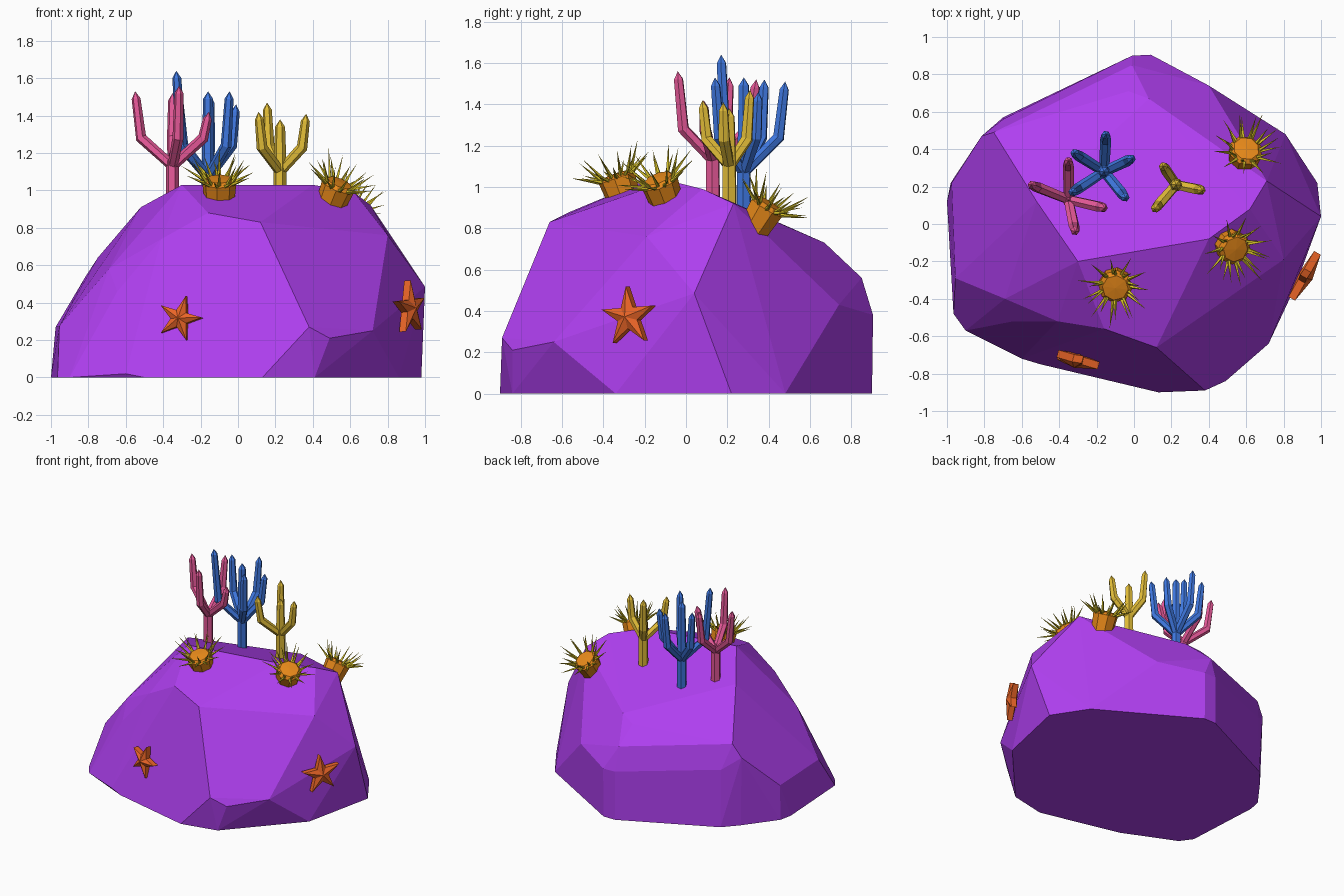
import bpy, bmesh, math
from mathutils import Vector

if "Cube" in bpy.data.objects:
    bpy.data.objects.remove(bpy.data.objects["Cube"])


def material(name, rgb):
    m = bpy.data.materials.new(name)
    m.diffuse_color = (*rgb, 1)
    m.use_nodes = True
    m.node_tree.nodes["Principled BSDF"].inputs["Base Color"].default_value = m.diffuse_color
    return m


PURPLE = material("rock_purple", (0.43, 0.05, 0.87))
PINK = material("coral_pink", (0.80, 0.10, 0.32))
BLUE = material("coral_blue", (0.05, 0.19, 0.76))
YELLOW = material("coral_yellow", (0.78, 0.52, 0.04))
ORANGE = material("urchin_orange", (0.80, 0.25, 0.01))
SPINE = material("spine_yellow", (0.66, 0.52, 0.02))
STAR = material("star_orange", (0.83, 0.13, 0.02))


def finish(bm, name, *mats):
    bmesh.ops.recalc_face_normals(bm, faces=bm.faces)
    me = bpy.data.meshes.new(name)
    bm.to_mesh(me)
    bm.free()
    for m in mats:
        me.materials.append(m)
    ob = bpy.data.objects.new(name, me)
    bpy.context.collection.objects.link(ob)
    return ob


def tube(bm, path, radii, sides=6, mat=0):
    """Closed tube through the points; a zero radius at the end makes a point."""
    pts = [Vector(p) for p in path]
    rings = []
    for i, p in enumerate(pts):
        t = (pts[min(i + 1, len(pts) - 1)] - pts[max(i - 1, 0)]).normalized()
        u = t.cross(Vector((0.13, 1, 0.07))).normalized()
        v = t.cross(u)
        if radii[i] == 0:
            rings.append([bm.verts.new(p)])
        else:
            rings.append([bm.verts.new(p + radii[i] * (u * math.cos(a) + v * math.sin(a)))
                          for a in (k * math.tau / sides for k in range(sides))])
    faces = [bm.faces.new(rings[0])]
    for a, b in zip(rings, rings[1:]):
        for k in range(sides):
            n = (k + 1) % sides
            loop = (a[k], a[n], b[0]) if len(b) == 1 else (a[k], a[n], b[n], b[k])
            faces.append(bm.faces.new(loop))
    for f in faces:
        f.material_index = mat


# Faceted boulder: hull of its corner points
corners = [
    # top facets
    (-.30, -.20, 1.03), (.40, -.08, 1.03), (.62, .08, .99), (.71, .23, .92),
    (-.52, .12, .91), (.08, .67, .73), (-.03, .71, .69), (-.75, .49, .64),
    # front
    (-.16, -.56, .88), (.12, -.66, .83), (.38, -.89, .27), (.49, -.84, .21),
    (.13, -.90, 0), (.41, -.84, 0), (-.50, -.75, .0), (-.60, -.72, .02), (-.90, -.57, 0),
    (-.645, -.52, .46), (-.41, -.52, .74),
    # right
    (.72, -.64, .25), (.80, -.19, .76), (1.0, .04, .485), (.86, -.34, 0),
    (.98, .22, 0), (.81, .48, 0),
    # back
    (.40, .74, .43), (.09, .905, .38), (.09, .90, 0), (-.01, .85, .56),
    (-.01, .90, .38), (-.01, .90, 0), (-.70, .57, 0), (-.70, .56, .45),
    # left
    (-.815, .47, .54), (-.80, .46, 0), (-.975, .22, .27), (-.98, .22, 0), (-1, .12, 0),
    (-.965, -.48, 0), (-.955, -.29, .275), (-.69, -.40, .58),
]
bm = bmesh.new()
for c in corners:
    bm.verts.new(c)
res = bmesh.ops.convex_hull(bm, input=bm.verts)
loose = [v for v in bm.verts if not v.link_faces]
bmesh.ops.delete(bm, geom=loose, context='VERTS')
bmesh.ops.dissolve_limit(bm, angle_limit=math.radians(5), verts=bm.verts, edges=bm.edges)
finish(bm, "rock", PURPLE)


# Branching corals: trunk with bent, pointed arms
def coral(name, mat, base, joint, elbow, tips, crown=None):
    bm = bmesh.new()
    x, y, z = base
    top = crown or joint + .03
    tube(bm, [(x, y, z), (x, y, joint), (x, y, top - .04), (x, y, top)],
         [.037, .035, .027, 0])
    for tx, ty, tz in tips:
        start = Vector((x, y, joint - .03))
        tip = Vector((tx, ty, tz))
        bend = Vector((x + (tx - x) * .84, y + (ty - y) * .84, elbow))
        neck = tip + (bend - tip).normalized() * .04
        tube(bm, [start, bend, neck, tip], [.027, .030, .024, 0])
    finish(bm, name, mat)


coral("pink_coral", PINK, (-.35, .13, .88), 1.16, 1.28,
      [(-.55, .21, 1.53), (-.35, .34, 1.52), (-.155, .085, 1.42), (-.315, -.04, 1.56)])
coral("blue_coral", BLUE, (-.16, .28, .82), 1.10, 1.24,
      [(-.33, .17, 1.64), (-.045, .14, 1.53), (-.15, .48, 1.51),
       (-.01, .35, 1.46), (-.32, .38, 1.52)], 1.53)
coral("yellow_coral", YELLOW, (.225, .21, .86), 1.13, 1.23,
      [(.11, .08, 1.42), (.155, .31, 1.47), (.365, .18, 1.41)], 1.38)


# Sea urchins: eight-sided drum with two fans of spines on the rim
def urchin(name, center, axis):
    bm = bmesh.new()
    tube(bm, [(0, 0, -.08), (0, 0, .045), (0, 0, .065), (0, 0, .07)],
         [.08, .092, .07, 0], 8)
    for tilt, count, length, shift, r in ((62, 11, .14, 0, .075), (32, 10, .15, .5, .068)):
        for k in range(count):
            a = (k + shift) * math.tau / count
            t = math.radians(tilt)
            out = Vector((math.cos(a), math.sin(a), 0))
            p = out * r + Vector((0, 0, .045))
            d = out * math.sin(t) + Vector((0, 0, math.cos(t)))
            tube(bm, [p, p + d * length * (.88 + .12 * (k % 3))], [.011, 0], 4, 1)
    ob = finish(bm, name, ORANGE, SPINE)
    ob.location = center
    ob.rotation_mode = 'QUATERNION'
    ob.rotation_quaternion = Vector(axis).to_track_quat('Z', 'Y')


urchin("front_urchin", (-.10, -.32, 1.0), (0, -.33, .94))
urchin("right_urchin", (.52, -.115, .985), (.36, -.32, .87))
urchin("back_urchin", (.59, .37, .865), (.16, .52, .84))


# Starfish: five-pointed slab with a raised centre
def starfish(name, center, normal, radius, spin):
    n = Vector(normal).normalized()
    right = Vector((0, 0, 1)).cross(n).normalized()
    up = n.cross(right)
    c = Vector(center)
    bm = bmesh.new()
    rims = []
    for h in (-.02, .02):
        rim = []
        for k in range(10):
            r = radius if k % 2 == 0 else radius * .38
            a = math.radians(spin) + k * math.tau / 10
            rim.append(bm.verts.new(c + n * h + right * r * math.sin(a) + up * r * math.cos(a)))
        rims.append(rim)
    back, front = bm.verts.new(c - n * .035), bm.verts.new(c + n * .045)
    for k in range(10):
        j = (k + 1) % 10
        bm.faces.new((rims[0][k], rims[0][j], rims[1][j], rims[1][k]))
        bm.faces.new((rims[1][k], rims[1][j], front))
        bm.faces.new((rims[0][j], rims[0][k], back))
    finish(bm, name, STAR)


starfish("front_starfish", (-.31, -.725, .315), (-.27, -1, .08), .125, 16)
starfish("right_starfish", (.915, -.275, .37), (.87, -.49, .03), .148, -4)
